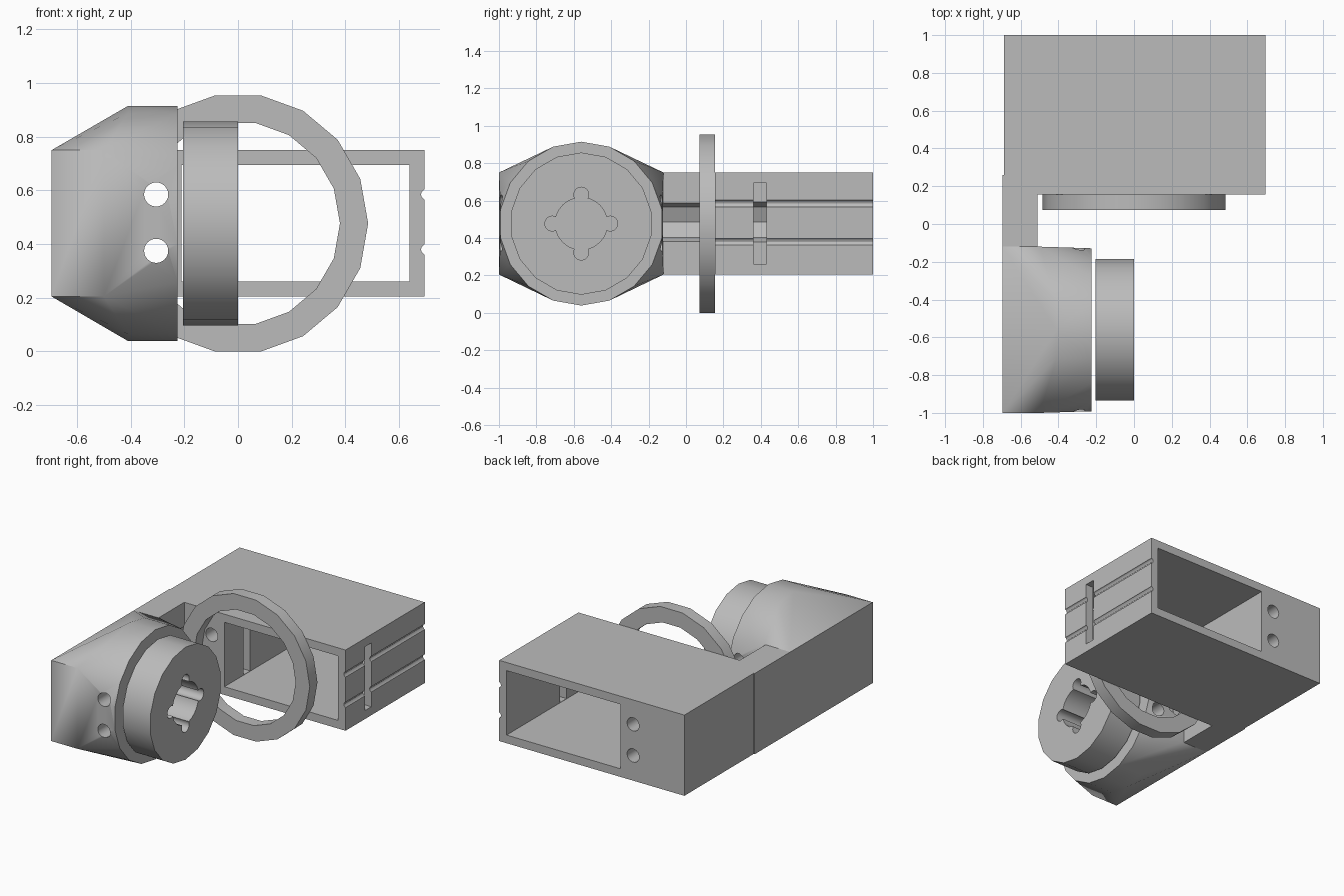
import bpy, bmesh
from math import cos, sin, pi
from mathutils import Vector

cube = bpy.data.objects.get("Cube")
if cube:
    bpy.data.objects.remove(cube, do_unlink=True)

grey = bpy.data.materials.new("plain_grey")
grey.use_nodes = True
COLOUR = (0.5, 0.5, 0.5, 1)
grey.diffuse_color = COLOUR
grey.node_tree.nodes["Principled BSDF"].inputs["Base Color"].default_value = COLOUR

MID = 0.477                 # shared centre height
HEAD_Y = -0.56              # centre of head and drum
BOTTOM, TOP = 0.205, 0.75


def box_points(x, y, z):
    return [Vector((a, b, c)) for a in x for b in y for c in z]


def disc_points(axis, centre, radius, span, sides):
    """Points of a prism along x or y; the first corner is on z (x axis) or x (y axis)."""
    points = []
    for s in span:
        for i in range(sides):
            a = 2 * pi * i / sides
            u, v = radius * cos(a), radius * sin(a)
            if axis == "x":
                points.append(Vector((s, centre[0] + v, centre[1] + u)))
            else:
                points.append(Vector((centre[0] + u, s, centre[1] + v)))
    return points


def hull(name, points):
    """Convex solid around the points."""
    bm = bmesh.new()
    for p in points:
        bm.verts.new(p)
    bmesh.ops.convex_hull(bm, input=bm.verts[:])
    bmesh.ops.dissolve_limit(bm, angle_limit=0.01, verts=bm.verts[:], edges=bm.edges[:])
    bmesh.ops.recalc_face_normals(bm, faces=bm.faces[:])
    mesh = bpy.data.meshes.new(name)
    bm.to_mesh(mesh)
    bm.free()
    mesh.materials.append(grey)
    obj = bpy.data.objects.new(name, mesh)
    bpy.context.collection.objects.link(obj)
    return obj


def block(name, x, y, z):
    return hull(name, box_points(x, y, z))


def prism(name, axis, centre, radius, span, sides=18):
    return hull(name, disc_points(axis, centre, radius, span, sides))


def combine(obj, others, operation="DIFFERENCE"):
    """Apply one boolean per helper solid, then delete the helpers."""
    bpy.context.view_layer.objects.active = obj
    for other in others:
        mod = obj.modifiers.new("cut", "BOOLEAN")
        mod.operation, mod.solver, mod.object = operation, "EXACT", other
        bpy.ops.object.modifier_apply(modifier=mod.name)
        bpy.data.objects.remove(other, do_unlink=True)


def pin_holes(span):
    return [prism("pin_cutter", "y", (-0.305, z), 0.045, span, 24) for z in (0.375, 0.585)]


def cable_bore():
    return prism("bore_cutter", "y", (-0.48, 0.485), 0.115, (-0.3, 0.45), 8)


# Hollow sleeve with pin holes, side slot and two grooves on the left wall
sleeve = block("sleeve", (-0.688, 0.695), (0.155, 1), (BOTTOM, TOP))
combine(sleeve, [
    block("cavity_cutter", (-0.21, 0.64), (0, 1.2), (0.26, 0.695)),
    block("slot_cutter", (-0.5, 0.8), (0.36, 0.43), (0.262, 0.693)),
    cable_bore()] + pin_holes((0, 1.2)) + [
    prism("groove_cutter", "y", (0.702, z), 0.02, (0, 1.2), 12) for z in (0.38, 0.585)])

# Arm joining sleeve and head, with the cable channel along its inner side
arm = block("arm", (-0.695, -0.51), (-0.12, 0.155), (BOTTOM, TOP))
combine(arm, [cable_bore()])
arm_plate = block("arm_plate", (-0.695, -0.688), (0.155, 0.26), (BOTTOM, TOP))

# Head blends a square block into a round rim
head = hull("head", box_points((-0.695, -0.5), (-1, -0.12), (BOTTOM, TOP))
            + disc_points("x", (HEAD_Y, MID), 0.438, (-0.41, -0.225), 18))
combine(head, pin_holes((-1.2, 0.1)) + [cable_bore()])

# Drum with a four-lobed bore
drum = prism("drum", "x", (HEAD_Y, MID), 0.38, (-0.205, 0))
combine(drum, [prism("bore_cutter", "x", (HEAD_Y, MID), 0.14, (-0.4, 0.2), 24)] + [
    prism("lobe_cutter", "x", (HEAD_Y + 0.155 * cos(k * pi / 2), MID + 0.155 * sin(k * pi / 2)),
          0.04, (-0.5, 0.3), 16) for k in range(4)])

# Flat ring in front of the sleeve
ring = prism("ring", "y", (0, MID), 0.485, (0.073, 0.155))
combine(ring, [prism("ring_cutter", "y", (0, MID), 0.38, (0, 0.3))])

# Smooth round surfaces, keep edges sharp
bpy.ops.object.select_all(action="DESELECT")
for obj in (sleeve, arm, arm_plate, head, drum, ring):
    obj.select_set(True)
bpy.context.view_layer.objects.active = head
bpy.ops.object.shade_smooth_by_angle()
